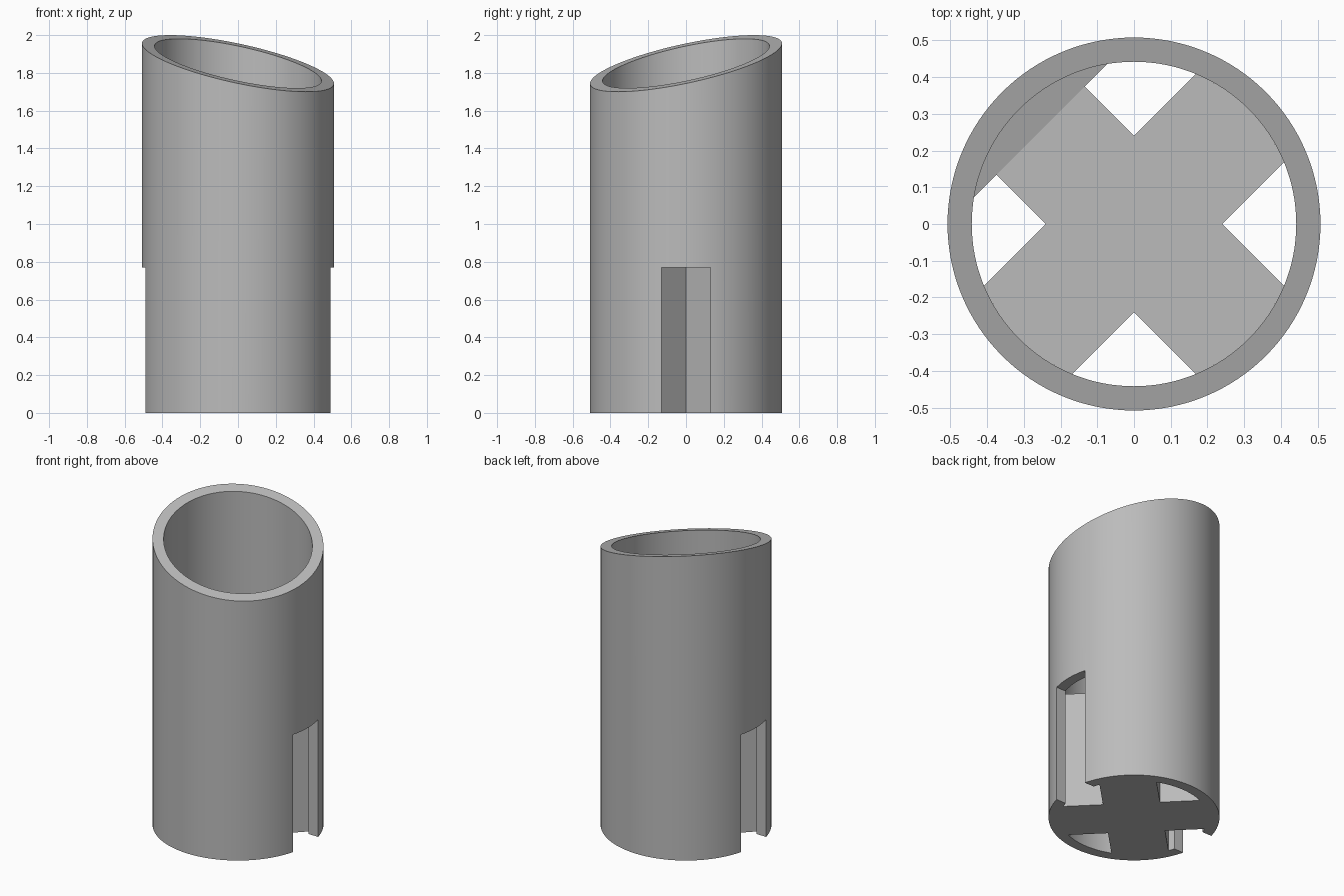
import bpy, bmesh, math
from mathutils import Vector

if "Cube" in bpy.data.objects:
    bpy.data.objects.remove(bpy.data.objects["Cube"])

OUTER, INNER = 0.508, 0.442
FLOOR, MID_TOP, SLOPE = 0.77, 1.85, 0.295
SLOT_HALF, ARM_HALF = 0.13, 0.17
SEGMENTS = 128
HIGH_SIDE = Vector((-1, 1, 0)).normalized()

grey = bpy.data.materials.new("plain grey")
grey.use_nodes = True
colour = (0.5, 0.5, 0.5, 1)
grey.diffuse_color = colour
grey.node_tree.nodes["Principled BSDF"].inputs["Base Color"].default_value = colour


def finish(name, bm):
    bmesh.ops.recalc_face_normals(bm, faces=bm.faces)
    mesh = bpy.data.meshes.new(name)
    bm.to_mesh(mesh)
    bm.free()
    mesh.materials.append(grey)
    obj = bpy.data.objects.new(name, mesh)
    bpy.context.collection.objects.link(obj)
    return obj


def activate(obj):
    bpy.ops.object.select_all(action='DESELECT')
    obj.select_set(True)
    bpy.context.view_layer.objects.active = obj


def prism(bm, points, bottom, top):
    face = bm.faces.new([bm.verts.new((x, y, bottom)) for x, y in points])
    grown = bmesh.ops.extrude_face_region(bm, geom=[face])
    verts = [v for v in grown["geom"] if isinstance(v, bmesh.types.BMVert)]
    bmesh.ops.translate(bm, verts=verts, vec=(0, 0, top - bottom))


def polar(radius, angle):
    return radius * math.cos(angle), radius * math.sin(angle)


def circle(radius):
    return [polar(radius, math.tau * i / SEGMENTS) for i in range(SEGMENTS)]


# Tube with a slanted rim
bm = bmesh.new()
rings = []
for radius, top in ((OUTER, False), (OUTER, True), (INNER, True), (INNER, False)):
    ring = []
    for x, y in circle(radius):
        z = MID_TOP + SLOPE * HIGH_SIDE.dot((x, y, 0)) if top else 0
        ring.append(bm.verts.new((x, y, z)))
    rings.append(ring)
for k in range(4):
    a, b = rings[k], rings[(k + 1) % 4]
    for i in range(SEGMENTS):
        j = (i + 1) % SEGMENTS
        bm.faces.new((a[i], a[j], b[j], b[i]))
tube = finish("slanted_tube", bm)

# Side slots cut through the wall on both sides
bm = bmesh.new()
prism(bm, [(-1, -SLOT_HALF), (1, -SLOT_HALF), (1, SLOT_HALF), (-1, SLOT_HALF)], -0.1, FLOOR)
cutter = finish("slot_cutter", bm)
cutter.hide_render = True
activate(tube)
cut = tube.modifiers.new("side_slots", 'BOOLEAN')
cut.operation, cut.solver, cut.object = 'DIFFERENCE', 'EXACT', cutter
bpy.ops.object.modifier_apply(modifier=cut.name)
bpy.data.objects.remove(cutter)

# Diagonal cross filling the lower bore
bm = bmesh.new()
half_angle = math.asin(ARM_HALF / INNER)
outline = []
for arm in range(4):
    middle = math.pi / 4 + arm * math.pi / 2
    for i in range(17):
        outline.append(polar(INNER, middle + half_angle * (i / 8 - 1)))
    outline.append(polar(ARM_HALF * math.sqrt(2), middle + math.pi / 4))
prism(bm, outline, 0, FLOOR)
cross = finish("inner_cross", bm)

# Thin sloping ledge on the high side of the bore floor
bm = bmesh.new()
prism(bm, circle(INNER), FLOOR, FLOOR + 0.2)
slant = Vector((0, 0, 1)) - HIGH_SIDE * SLOPE
bmesh.ops.bisect_plane(bm, geom=bm.verts[:] + bm.edges[:] + bm.faces[:],
                       plane_co=HIGH_SIDE * 0.36 + Vector((0, 0, FLOOR)),
                       plane_no=slant, clear_outer=True)
bmesh.ops.holes_fill(bm, edges=[e for e in bm.edges if e.is_boundary])
ledge = finish("sloping_ledge", bm)

for obj in (tube, cross, ledge):
    activate(obj)
    bpy.ops.object.shade_smooth_by_angle(angle=math.radians(12))
